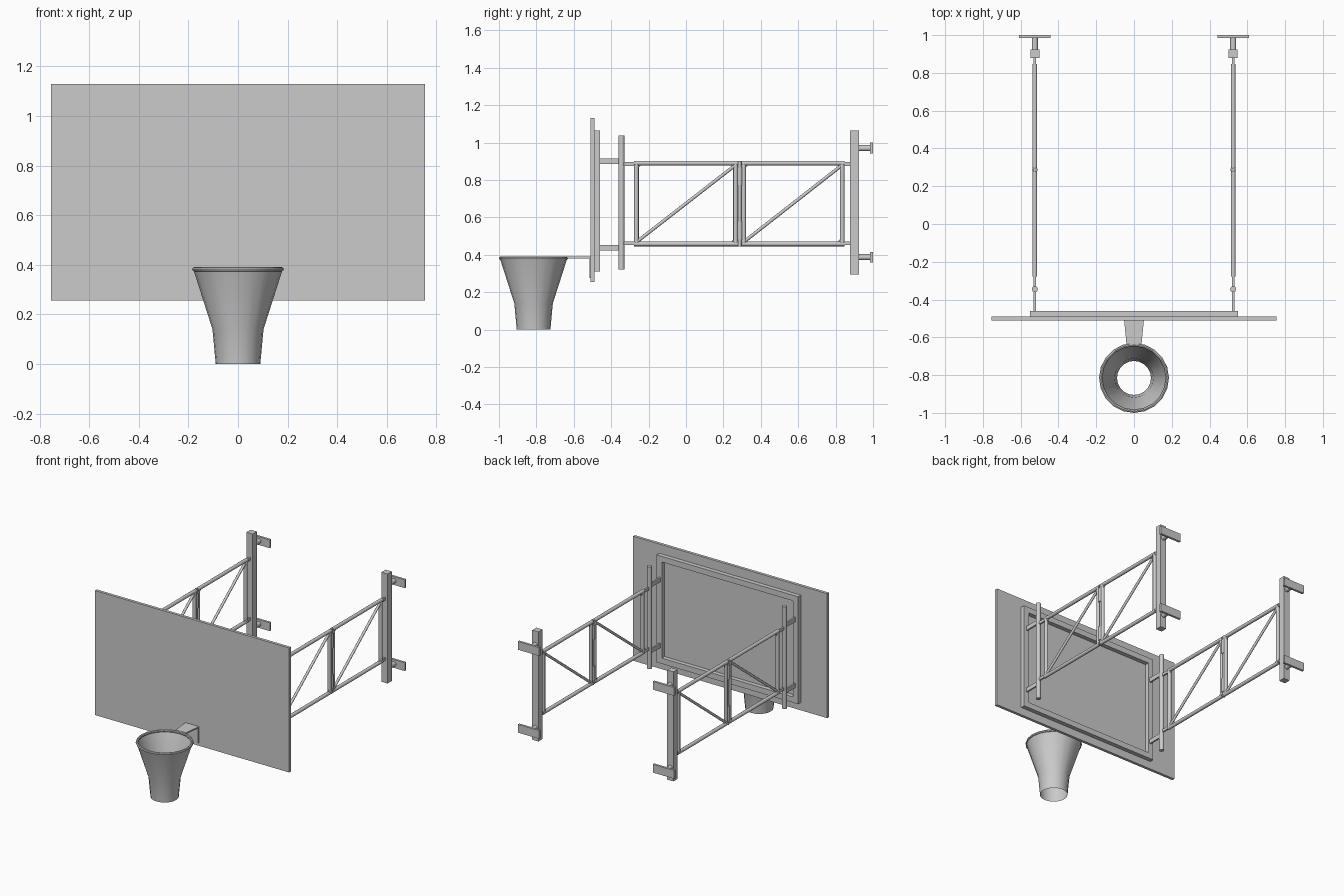
import bpy, bmesh, math
from mathutils import Vector

if "Cube" in bpy.data.objects:
    bpy.data.objects.remove(bpy.data.objects["Cube"])


def finish(name, bm, smooth=False):
    bmesh.ops.recalc_face_normals(bm, faces=bm.faces)
    me = bpy.data.meshes.new(name)
    bm.to_mesh(me)
    bm.free()
    ob = bpy.data.objects.new(name, me)
    bpy.context.collection.objects.link(ob)
    if smooth:
        bpy.ops.object.select_all(action='DESELECT')
        ob.select_set(True)
        bpy.context.view_layer.objects.active = ob
        bpy.ops.object.shade_smooth_by_angle(angle=math.radians(40))
    return ob


def box(name, x0, x1, y0, y1, z0, z1):
    bm = bmesh.new()
    bmesh.ops.create_cube(bm, size=1)
    for v in bm.verts:
        v.co = ((x0 + x1) / 2 + v.co.x * (x1 - x0),
                (y0 + y1) / 2 + v.co.y * (y1 - y0),
                (z0 + z1) / 2 + v.co.z * (z1 - z0))
    return finish(name, bm)


def tube(name, a, b, r, n=16):
    a, b = Vector(a), Vector(b)
    bm = bmesh.new()
    bmesh.ops.create_cone(bm, cap_ends=True, segments=n, radius1=r, radius2=r, depth=(b - a).length)
    rot = (b - a).to_track_quat('Z', 'Y')
    for v in bm.verts:
        v.co = rot @ v.co + (a + b) / 2
    return finish(name, bm, True)


def prism(name, pts, axis, lo, hi):
    """Extrude a flat outline along x (points are y,z) or z (points are x,y)."""
    bm = bmesh.new()
    put = (lambda p, t: (t, p[0], p[1])) if axis == 'x' else (lambda p, t: (p[0], p[1], t))
    f = bm.faces.new([bm.verts.new(put(p, lo)) for p in pts])
    ext = bmesh.ops.extrude_face_region(bm, geom=[f])
    d = Vector((hi - lo, 0, 0)) if axis == 'x' else Vector((0, 0, hi - lo))
    bmesh.ops.translate(bm, vec=d, verts=[g for g in ext['geom'] if isinstance(g, bmesh.types.BMVert)])
    return finish(name, bm)


def lathe(name, profile, centre, n, closed):
    bm = bmesh.new()
    rings = [[bm.verts.new((centre[0] + r * math.cos(2 * math.pi * i / n),
                            centre[1] + r * math.sin(2 * math.pi * i / n), z))
              for i in range(n)] for r, z in profile]
    pairs = list(zip(rings, rings[1:])) + ([(rings[-1], rings[0])] if closed else [])
    for lo, hi in pairs:
        for i in range(n):
            j = (i + 1) % n
            bm.faces.new((lo[i], lo[j], hi[j], hi[i]))
    return finish(name, bm, True)


# Backboard and the rectangular frame on its back
box("backboard", -.755, .755, -.51, -.49, .255, 1.13)
for z0, z1, n in ((.31, .35, "bottom"), (1.025, 1.065, "top")):
    box("board_frame_" + n, -.55, .55, -.49, -.46, z0, z1)
for s in (-1, 1):
    xs = sorted((s * .51, s * .55))
    box("board_frame_side", *xs, -.49, -.46, .35, 1.025)

# Rim, net and bracket
C = (0, -.815)
lathe("rim", [(.176 + .009 * math.cos(k * math.pi / 4), .382 + .009 * math.sin(k * math.pi / 4))
              for k in range(8)], C, 20, True)
lathe("net", [(.18, .38), (.103, .14), (.09, 0)], C, 20, False)
prism("rim_bracket", [(-.052, -.51), (.052, -.51), (.04, -.635), (-.04, -.635)], 'z', .38, .39)
box("bracket_plate", -.052, .052, -.517, -.51, .275, .39)

# Two folding side arms
TOP, BOT, R = .89, .458, .0125
for s, side in ((-1, "left"), (1, "right")):
    x = s * .525
    nm = lambda part: side + "_" + part
    tube(nm("front_post"), (x, -.345, .32), (x, -.345, 1.038), .016)
    for z in (.9, .437):
        box(nm("board_tab"), x - .006, x + .006, -.475, -.345, z - .015, z + .015)
    for z in (.885, .462):
        box(nm("front_tab"), x - .006, x + .006, -.345, -.26, z - .01, z + .01)
        box(nm("rear_tab"), x - .006, x + .006, .83, .885, z - .01, z + .01)

    # Truss panels with a diagonal and corner gussets
    for y0, y1 in ((-.265, .265), (.308, .835)):
        for z in (TOP, BOT):
            tube(nm("rail"), (x, y0 - R, z), (x, y1 + R, z), R)
        for y in (y0, y1):
            tube(nm("upright"), (x, y, BOT), (x, y, TOP), R)
        tube(nm("diagonal"), (x, y0, BOT + .01), (x, y1, TOP - .01), .009, 12)
        for y, dy in ((y0, 1), (y1, -1)):
            for z, dz in ((BOT, 1), (TOP, -1)):
                prism(nm("gusset"), [(y, z), (y + dy * .036, z), (y, z + dz * .036)], 'x', x - .004, x + .004)

    # Hinge between the panels
    tube(nm("hinge_pin"), (x, .287, BOT - R), (x, .287, TOP + R), .009, 12)
    for z in (.53, .82):
        tube(nm("hinge_knuckle"), (x, .287, z - .05), (x, .287, z + .05), .015, 12)

    # Rear post and wall mounts
    box(nm("rear_post"), x - .024, x + .024, .878, .924, .295, 1.065)
    for z in (.97, .387):
        tube(nm("mount_stub"), (x, .92, z), (x, .988, z), .016)
        box(nm("wall_plate"), x - .083, x + .083, .984, 1.0, z - .029, z + .029)
